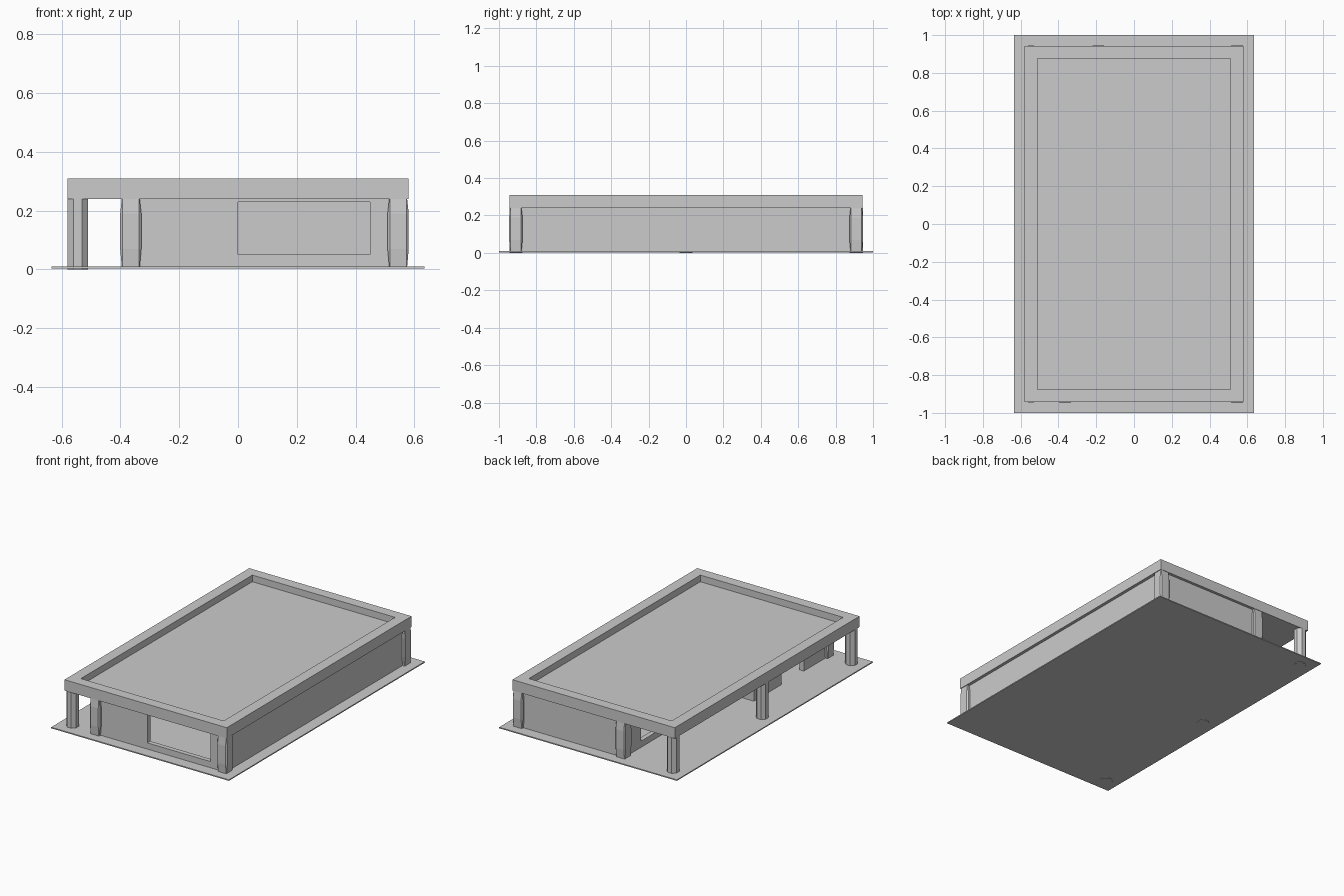
import bpy, bmesh, math

if "Cube" in bpy.data.objects:
    bpy.data.objects.remove(bpy.data.objects["Cube"])

Z0, Z1 = 0.008, 0.24      # floor level and underside of roof
PX, PY = 0.545, 0.91      # column grid
T = 0.03                  # wall thickness


def make(name, bm):
    bmesh.ops.recalc_face_normals(bm, faces=bm.faces)
    me = bpy.data.meshes.new(name)
    bm.to_mesh(me)
    bm.free()
    ob = bpy.data.objects.new(name, me)
    bpy.context.collection.objects.link(ob)
    return ob


def add_box(bm, a, b):
    vs = bmesh.ops.create_cube(bm, size=1)["verts"]
    for v in vs:
        for i in range(3):
            v.co[i] = (a[i] + b[i]) / 2 + v.co[i] * (b[i] - a[i])


def rings(name, loops):
    """Skin between equal-sized loops and cap both ends."""
    bm = bmesh.new()
    rs = [[bm.verts.new(p) for p in loop] for loop in loops]
    n = len(rs[0])
    for a, b in zip(rs, rs[1:]):
        for i in range(n):
            j = (i + 1) % n
            bm.faces.new((a[i], a[j], b[j], b[i]))
    bm.faces.new(rs[0])
    bm.faces.new(rs[-1])
    return make(name, bm)


def rect(x, y, z):
    return [(-x, -y, z), (x, -y, z), (x, y, z), (-x, y, z)]


def wall(name, axis, fixed, start, end, opening=None):
    """Straight wall along x (axis 0) or y (axis 1), optional (u0, u1, z0, z1) opening."""
    parts = [(start, end, Z0, Z1)]
    if opening:
        u0, u1, a, b = opening
        parts = [(start, u0, Z0, Z1), (u1, end, Z0, Z1), (u0, u1, Z0, a), (u0, u1, b, Z1)]
    bm = bmesh.new()
    for u0, u1, a, b in parts:
        lo, hi = [fixed - T / 2] * 2, [fixed + T / 2] * 2
        lo[axis], hi[axis] = u0, u1
        add_box(bm, (*lo, a), (*hi, b))
    bmesh.ops.remove_doubles(bm, verts=bm.verts, dist=1e-5)
    return make(name, bm)


def bulged_post(name, x, y):
    f = 0.0285
    loops = []
    for z, h in ((Z0, 0.0305), (0.07, 0.036), (0.19, 0.036), (Z1, 0.0305)):
        loops.append([(x + a, y + b, z) for a, b in (
            (-f, -h), (f, -h), (h, -f), (h, f), (f, h), (-f, h), (-h, f), (-h, -f))])
    return rings(name, loops)


# Ground slab
bm = bmesh.new()
add_box(bm, (-0.635, -1, 0.003), (0.635, 1, 0.01))
make("base_slab", bm)

# Flat roof with raised parapet
rings("roof", [rect(0.58, 0.943, 0.24), rect(0.58, 0.943, 0.31),
               rect(0.51, 0.875, 0.31), rect(0.51, 0.875, 0.267)])

# Octagonal columns along the open side
for name, y in (("front", -PY), ("middle", 0), ("back", PY)):
    r = 0.035 / math.cos(math.pi / 8)
    rings(name + "_column", [[(-PX + r * math.cos((k + .5) * math.pi / 4),
                               y + r * math.sin((k + .5) * math.pi / 4), z)
                              for k in range(8)] for z in (0, Z1)])

# Bulged posts at the wall corners
for name, x, y in (("front_right", PX, -PY), ("back_right", PX, PY),
                   ("front_left", -0.365, -PY), ("back_left", -0.19, PY)):
    bulged_post(name + "_post", x, y)

# Outer walls
wall("right_wall", 1, PX, -PY, PY)
wall("back_wall", 0, PY, -0.19, PX)
wall("front_wall", 0, -PY, -0.365, PX, (0.0, 0.45, 0.05, 0.23))

# Stepped wall facing the open side, with doorway and window
wall("left_wall_front", 1, -0.365, -PY, -0.66)
wall("left_wall_middle", 1, -0.365, -0.43, -0.15)
wall("left_wall_return", 0, -0.165, -0.365, -0.19)
wall("left_wall_back", 1, -0.19, -0.165, PY, (0.3, 0.75, 0.05, 0.23))
